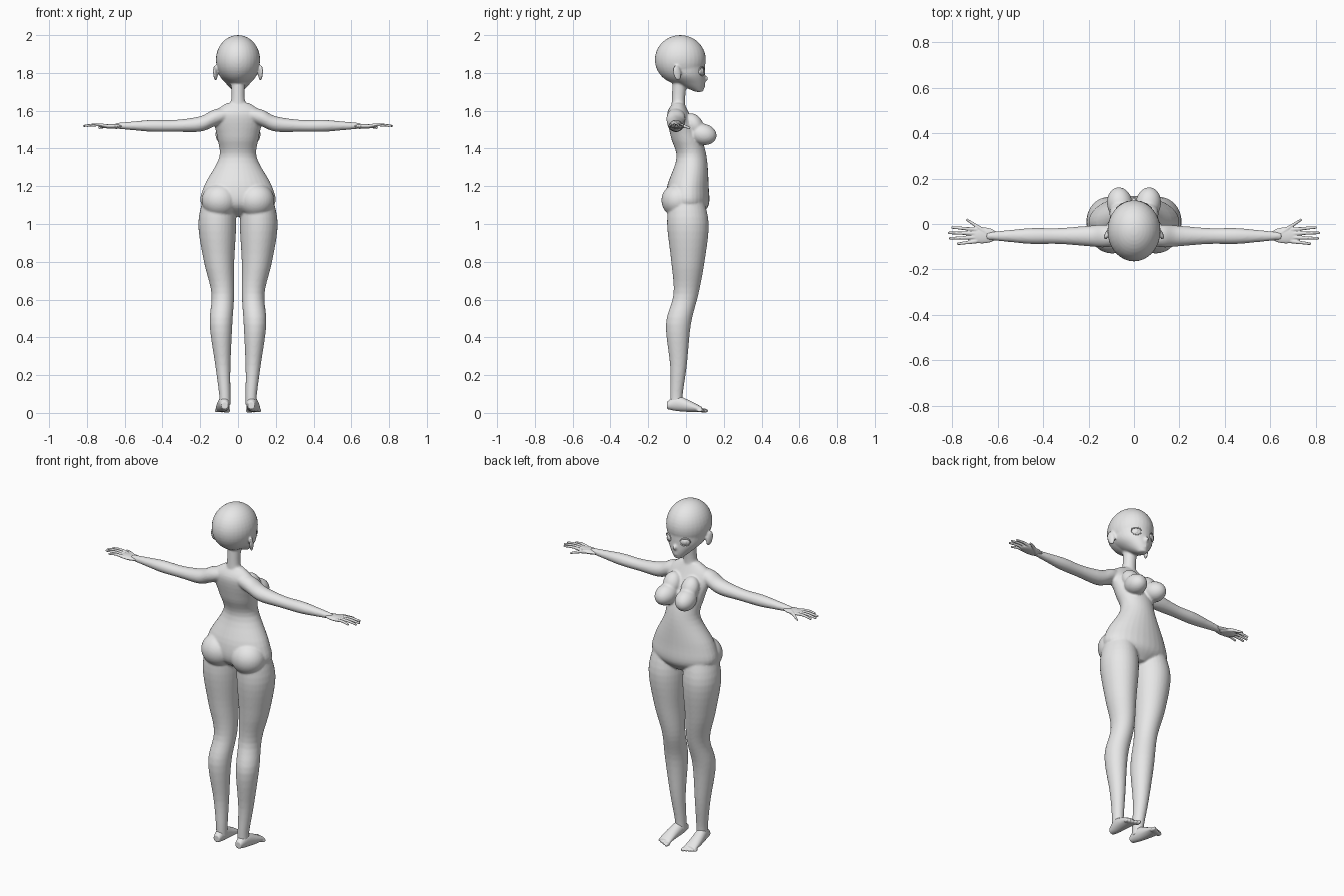
import bpy, bmesh, math
from mathutils import Vector, Matrix

cube = bpy.data.objects.get("Cube")
if cube:
    bpy.data.objects.remove(cube, do_unlink=True)

skin = bpy.data.materials.new("light_grey")
skin.use_nodes = True
light_grey = (.8, .8, .8, 1)
skin.diffuse_color = light_grey
skin.node_tree.nodes["Principled BSDF"].inputs["Base Color"].default_value = light_grey


def spline_point(before, start, end, after, t):
    """Smooth blend between the start and end values."""
    into, leave = (end - before) / 2, (after - start) / 2
    rise = end - start
    return start + t * (into + t * (3 * rise - 2 * into - leave + t * (into + leave - 2 * rise)))


def smooth_rows(rows, steps=5):
    """Add in-between rings to a short list of rings."""
    result = []
    for i in range(len(rows) - 1):
        nearby = (rows[max(i - 1, 0)], rows[i], rows[i + 1], rows[min(i + 2, len(rows) - 1)])
        for k in range(steps):
            result.append([spline_point(*values, k / steps) for values in zip(*nearby)])
    return result + [rows[-1]]


def loft(bm, axis, rows, sides=32):
    """Closed loft of ellipses; each row is position, two centres, two radii."""
    rings = []
    for along, a, b, radius_a, radius_b in smooth_rows(rows):
        ring = []
        for k in range(sides):
            angle = math.tau * k / sides
            u = a + radius_a * math.cos(angle)
            v = b + radius_b * math.sin(angle)
            place = {"x": (along, u, v), "y": (u, along, v), "z": (u, v, along)}[axis]
            ring.append(bm.verts.new(place))
        rings.append(ring)
    for ring, above in zip(rings, rings[1:]):
        for k in range(sides):
            n = (k + 1) % sides
            bm.faces.new((ring[k], ring[n], above[n], above[k]))
    bm.faces.new(rings[0])
    bm.faces.new(rings[-1])


def ball(bm, centre, size, pitch=0, turn=0):
    """Ellipsoid, pitched about x and then turned about z, in degrees."""
    matrix = (Matrix.Translation(centre) @ Matrix.Rotation(math.radians(turn), 4, "Z")
              @ Matrix.Rotation(math.radians(pitch), 4, "X") @ Matrix.Diagonal((*size, 1)))
    bmesh.ops.create_uvsphere(bm, u_segments=32, v_segments=20, radius=1, matrix=matrix)


def finger(bm, base, tip, thick, thin):
    """Tapered digit reaching sideways, with a slight arch and a round end."""
    base, tip = Vector(base), Vector(tip)
    rows = []
    for t in (0, .5, 1):
        centre = base.lerp(tip, t)
        radius = thick + (thin - thick) * t
        rows.append((centre.x, centre.y, centre.z + thin * math.sin(math.pi * t), radius, radius))
    loft(bm, "x", rows, 16)
    ball(bm, tip, (thin, thin, thin))


def mirror(bm):
    """Copy everything built so far to the other side."""
    copy = bmesh.ops.duplicate(bm, geom=bm.verts[:] + bm.edges[:] + bm.faces[:])["geom"]
    for item in copy:
        if isinstance(item, bmesh.types.BMVert):
            item.co.x *= -1


def finish(bm, name, voxel=0):
    """Turn the mesh into an object, fused into one soft skin where wanted."""
    bmesh.ops.recalc_face_normals(bm, faces=bm.faces[:])
    for face in bm.faces:
        face.smooth = True
    mesh = bpy.data.meshes.new(name)
    bm.to_mesh(mesh)
    bm.free()
    mesh.materials.append(skin)
    part = bpy.data.objects.new(name, mesh)
    bpy.context.collection.objects.link(part)
    if voxel:
        fuse = part.modifiers.new("fuse", "REMESH")
        fuse.mode = "VOXEL"
        fuse.voxel_size = voxel
        fuse.use_smooth_shade = True
        soften = part.modifiers.new("soften", "SMOOTH")
        soften.factor = .5
        soften.iterations = 4


# Legs, slightly deeper than wide
body = bmesh.new()
leg = ((1.15, .1, 0, .08), (1, .11, .01, .1), (.8, .1, .01, .08), (.63, .08, 0, .06),
       (.47, .09, -.04, .06), (.25, .08, -.04, .04), (.1, .07, -.05, .03), (.04, .07, -.05, .03))
loft(body, "z", [(z, x, y, r, r * 1.1) for z, x, y, r in leg])

# Arms, slightly flatter than wide
arm = ((.06, 1.58, .04), (.13, 1.56, .05), (.2, 1.53, .045), (.33, 1.52, .035),
       (.45, 1.52, .035), (.54, 1.52, .027), (.65, 1.52, .016))
loft(body, "x", [(x, -.053, z, r, r * .9) for x, z, r in arm])

# Chest, seat and ears
ball(body, (.063, .09, 1.475), (.056, .073, .056), pitch=-12, turn=-8)
ball(body, (.058, .045, 1.525), (.05, .045, .065), pitch=30)
ball(body, (.096, -.04, 1.125), (.096, .09, .09))
ball(body, (.12, -.047, 1.8), (.01, .022, .042), pitch=12, turn=20)
mirror(body)

# Torso, neck and face, all on the centre line
torso = ((1.64, -.04, .06, .03), (1.58, -.04, .13, .06), (1.46, 0, .11, .08),
         (1.35, .03, .1, .08), (1.2, .01, .18, .11), (1.1, .01, .19, .11), (1.04, .02, .05, .05))
neck = ((1.6, -.04, .06, .04), (1.66, -.04, .036, .035), (1.8, -.03, .04, .04))
face = ((1.7, .07, .02, .02), (1.74, .03, .06, .07), (1.79, -.01, .1, .11), (1.86, -.03, .11, .13))
for rows in (torso, neck, face):
    loft(body, "z", [(z, 0, y, wide, deep) for z, y, wide, deep in rows])
ball(body, (0, -.03, 1.87), (.117, .135, .13))            # skull
ball(body, (0, .1, 1.768), (.009, .02, .014), pitch=25)   # nose
for z in (1.728, 1.74):                                   # lips
    ball(body, (0, .09, z), (.016, .012, .006))
finish(body, "body", .006)

# Hands with four fingers and a thumb
hands = bmesh.new()
ball(hands, (.67, -.05, 1.518), (.07, .036, .012))
for i, reach in enumerate((.8, .815, .81, .775)):
    finger(hands, (.69, -.025 - .017 * i, 1.519), (reach, -.015 - .024 * i, 1.52), .009, .006)
finger(hands, (.64, -.045, 1.516), (.735, .018, 1.509), .014, .006)
mirror(hands)
finish(hands, "hands", .003)

# Feet with toes shrinking outwards
feet = bmesh.new()
loft(feet, "y", ((-.1, .07, .04, .02, .02), (-.05, .073, .05, .03, .04),
                 (.02, .08, .035, .035, .03), (.085, .082, .018, .037, .013)))
for i in range(5):
    scale = 1 - .08 * i
    ball(feet, (.053 + .0155 * i, .096 - .006 * i, .012),
         (.011 * scale, .022 * scale, .0115 * scale), turn=-3 * i)
mirror(feet)
finish(feet, "feet", .004)

# Eyes with raised irises, turned to follow the face
outward = -31
turned = Matrix.Rotation(math.radians(outward), 3, "Z")
eye = Vector((.051, .08, 1.808))
eyes = bmesh.new()
ball(eyes, eye, (.026, .011, .02), turn=outward)
ball(eyes, eye + turned @ Vector((0, .004, 0)), (.013, .009, .015), turn=outward)
mirror(eyes)
finish(eyes, "eyes")


def eyelid(name, side, start, end, thick, count=17):
    """Tapered line along part of the rim of one eye."""
    curve = bpy.data.curves.new(name, "CURVE")
    curve.dimensions = "3D"
    curve.bevel_depth = thick
    curve.bevel_resolution = 2
    curve.use_fill_caps = True
    line = curve.splines.new("POLY")
    line.points.add(count - 1)
    for i, point in enumerate(line.points):
        t = i / (count - 1)
        angle = math.radians(start + (end - start) * t)
        rim = Vector((.029 * math.cos(angle), .006, .022 * math.sin(angle)))
        place = eye + turned @ rim
        point.co = (place.x * side, place.y, place.z, 1)
        point.radius = .25 + .75 * math.sin(math.pi * t)
    curve.materials.append(skin)
    bpy.context.collection.objects.link(bpy.data.objects.new(name, curve))


for label, side in (("left", 1), ("right", -1)):
    eyelid(label + "_upper_eyelid", side, -10, 170, .004)
    eyelid(label + "_lower_eyelid", side, 205, 335, .002)
